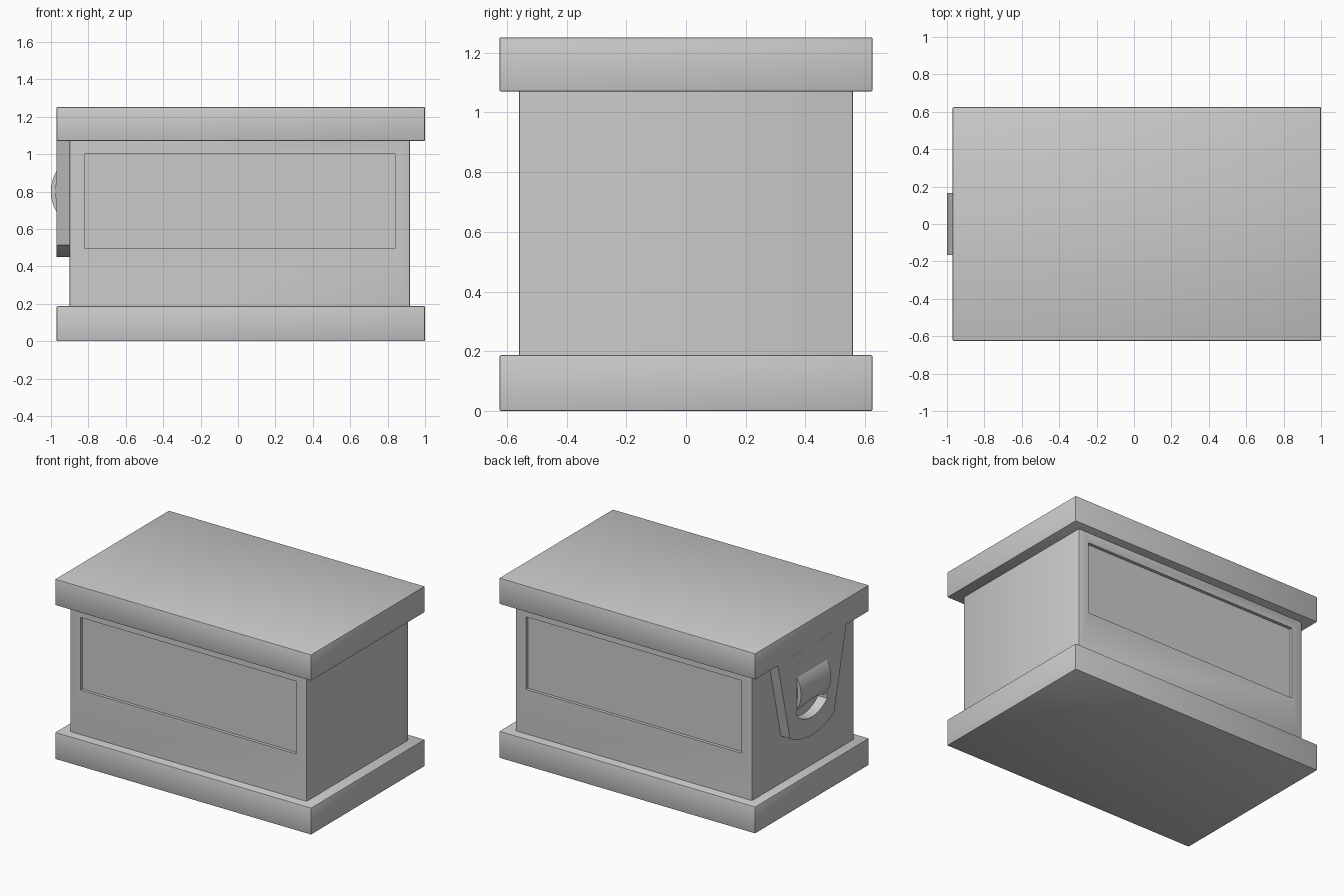
import bpy, bmesh
from math import sin, cos, asin, pi

if "Cube" in bpy.data.objects:
    bpy.data.objects.remove(bpy.data.objects["Cube"])


def finish(name, bm):
    me = bpy.data.meshes.new(name)
    bmesh.ops.recalc_face_normals(bm, faces=bm.faces)
    bm.to_mesh(me)
    bm.free()
    ob = bpy.data.objects.new(name, me)
    bpy.context.collection.objects.link(ob)
    return ob


def box(lo, hi, bevel, vertical_only=False):
    bm = bmesh.new()
    bmesh.ops.create_cube(bm, size=1)
    for v in bm.verts:
        v.co = [(a + b) / 2 + c * (b - a) for a, b, c in zip(lo, hi, v.co)]
    edges = [e for e in bm.edges if not vertical_only
             or abs(e.verts[0].co.z - e.verts[1].co.z) > 0.1]
    bmesh.ops.bevel(bm, geom=edges, offset=bevel, segments=2, profile=0.5, affect='EDGES')
    bm.normal_update()
    return bm


def arc(half, z_side, drop, n=20):
    """Shallow bottom arc from +half to -half, as (y, z) points."""
    r = (half ** 2 + drop ** 2) / (2 * drop)
    a = asin(half / r)
    zc = z_side - drop + r
    return [(r * sin(a - 2 * a * i / n), zc - r * cos(a - 2 * a * i / n)) for i in range(n + 1)]


def smooth(ob):
    bpy.ops.object.select_all(action='DESELECT')
    ob.select_set(True)
    bpy.context.view_layer.objects.active = ob
    bpy.ops.object.shade_smooth_by_angle()


# Base and lid slabs
for name, z0, z1 in (("base", 0.0, 0.187), ("lid", 1.07, 1.252)):
    smooth(finish(name, box((-0.97, -0.625, z0), (1.0, 0.625, z1), 0.006)))

# Body with a sunken panel on front and back
bm = box((-0.9, -0.56, 0.18), (0.92, 0.56, 1.08), 0.008, True)
for side in (-1, 1):
    face = max(bm.faces, key=lambda f: f.normal.y * side * f.calc_area())
    bmesh.ops.inset_individual(bm, faces=[face], thickness=0.1)
    for v in face.verts:
        v.co.x = 0.84 if v.co.x > 0 else -0.82
        v.co.z = 1.0 if v.co.z > 0.6 else 0.495
    inner = bmesh.ops.extrude_discrete_faces(bm, faces=[face])["faces"][0]
    for v in inner.verts:
        v.co.y -= side * 0.022
    bm.normal_update()
smooth(finish("body", bm))

# Latch plate: tapered shield with a finger opening
cu = bpy.data.curves.new("latch_plate", 'CURVE')
cu.dimensions = '2D'
cu.fill_mode = 'BOTH'
cu.extrude = 0.036
for pts in ([(-0.375, 1.075), (0.375, 1.075)] + arc(0.243, 0.515, 0.065),
            [(-0.165, 0.9), (0.165, 0.9)] + arc(0.165, 0.64, 0.065)):
    sp = cu.splines.new('POLY')
    sp.points.add(len(pts) - 1)
    for p, (y, z) in zip(sp.points, pts):
        p.co = (y, z, 0, 1)
    sp.use_cyclic_u = True
plate = bpy.data.objects.new("latch_plate", cu)
plate.location.x = -0.934
plate.rotation_euler = (pi / 2, 0, pi / 2)
bpy.context.collection.objects.link(plate)
bpy.ops.object.select_all(action='DESELECT')
plate.select_set(True)
bpy.context.view_layer.objects.active = plate
bpy.ops.object.convert(target='MESH')
smooth(plate)

# Latch handle: bowed strip with an arched lower edge
R, CX, CZ = 0.217, -0.783, 0.8
NY, NZ = 16, 16
bm = bmesh.new()
grid = []
for i in range(NY + 1):
    y = 0.165 * (2 * i / NY - 1)
    low = 0.66 + 0.05 * (1 - (y / 0.165) ** 2)
    col = []
    for j in range(NZ + 1):
        z = low + (0.915 - low) * j / NZ
        col.append(bm.verts.new((CX - (R ** 2 - (z - CZ) ** 2) ** 0.5, y, z)))
    grid.append(col)
for i in range(NY):
    for j in range(NZ):
        bm.faces.new((grid[i][j], grid[i][j + 1], grid[i + 1][j + 1], grid[i + 1][j]))
bmesh.ops.recalc_face_normals(bm, faces=bm.faces)
# thicken inward by extruding the strip towards the body
ext = bmesh.ops.extrude_face_region(bm, geom=bm.faces[:], use_keep_orig=True)
for v in ext["geom"]:
    if isinstance(v, bmesh.types.BMVert):
        v.co.x += 0.025
smooth(finish("latch_handle", bm))
